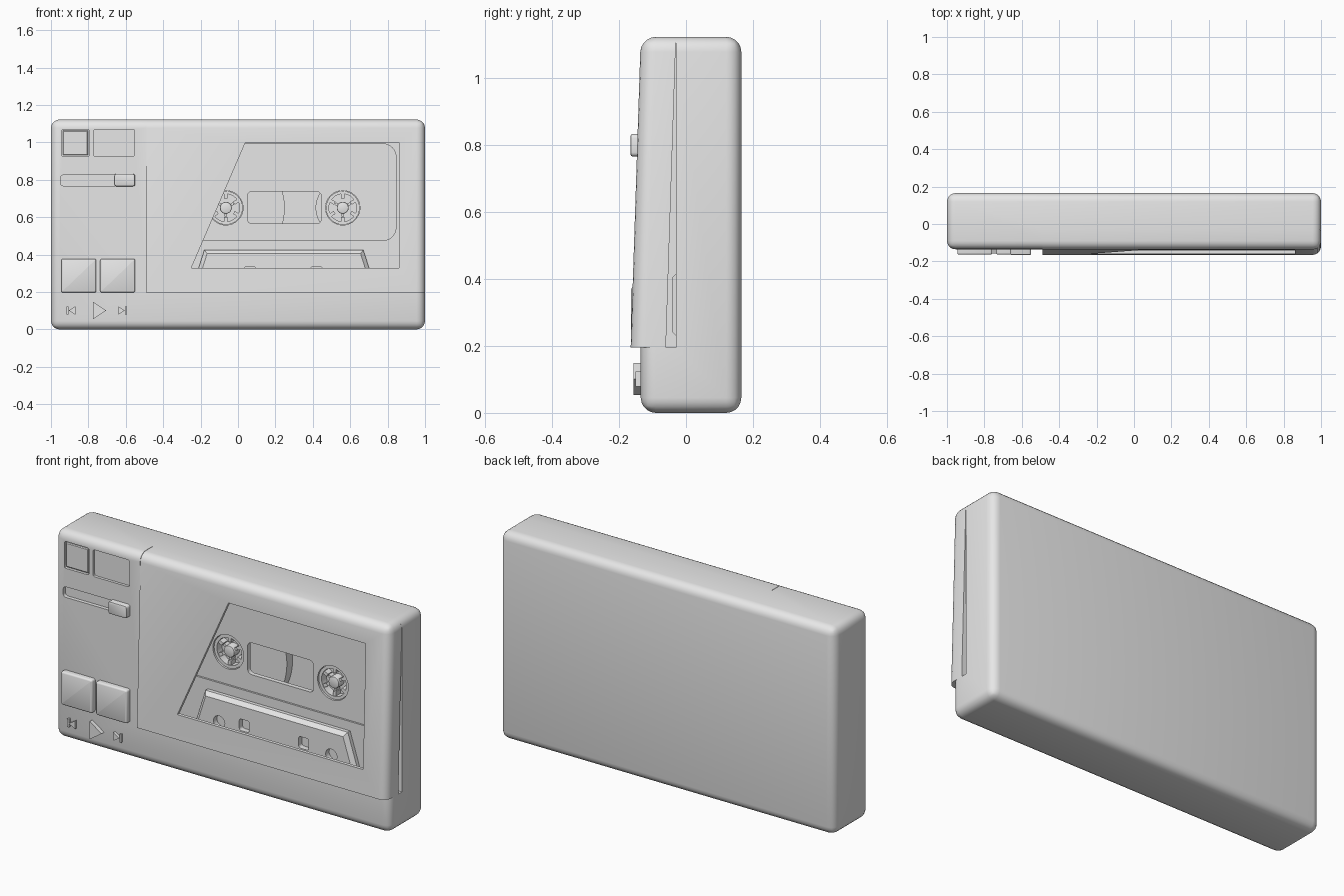
import bpy, bmesh, math

if "Cube" in bpy.data.objects:
    bpy.data.objects.remove(bpy.data.objects["Cube"])

grey = bpy.data.materials.new("case grey")
grey.diffuse_color = (0.8, 0.8, 0.8, 1)
grey.use_nodes = True
grey.node_tree.nodes["Principled BSDF"].inputs["Base Color"].default_value = grey.diffuse_color


def finish(name, bm):
    bmesh.ops.recalc_face_normals(bm, faces=bm.faces)
    me = bpy.data.meshes.new(name)
    bm.to_mesh(me)
    bm.free()
    me.materials.append(grey)
    ob = bpy.data.objects.new(name, me)
    bpy.context.collection.objects.link(ob)
    return ob


def prism(name, pts, y0, y1, bevel=0, segs=2, front_only=False):
    """Extrude an x-z outline from y0 (front) to y1 (back)."""
    bm = bmesh.new()
    f = bm.faces.new([bm.verts.new((x, y0, z)) for x, z in pts])
    r = bmesh.ops.extrude_face_region(bm, geom=[f])
    for v in r["geom"]:
        if isinstance(v, bmesh.types.BMVert):
            v.co.y = y1
    if bevel:
        edges = [e for e in bm.edges if not front_only
                 or all(abs(v.co.y - y0) < 1e-5 for v in e.verts)]
        bmesh.ops.bevel(bm, geom=edges, offset=bevel, segments=segs,
                        profile=0.5, affect='EDGES')
    return finish(name, bm)


def rect(x0, x1, z0, z1, r=0.0, n=5):
    """Rectangle outline with optional round corners."""
    if not r:
        return [(x0, z0), (x1, z0), (x1, z1), (x0, z1)]
    pts = []
    for k, (cx, cz) in enumerate([(x1 - r, z1 - r), (x0 + r, z1 - r),
                                  (x0 + r, z0 + r), (x1 - r, z0 + r)]):
        for i in range(n + 1):
            a = (k + i / n) * math.pi / 2
            pts.append((cx + r * math.cos(a), cz + r * math.sin(a)))
    return pts


def circle(cx, cz, r, n=32):
    return [(cx + r * math.cos(2 * math.pi * i / n),
             cz + r * math.sin(2 * math.pi * i / n)) for i in range(n)]


def boolean(ob, cutter, op='DIFFERENCE'):
    m = ob.modifiers.new("cut", 'BOOLEAN')
    m.operation, m.solver, m.object = op, 'EXACT', cutter
    bpy.context.view_layer.update()
    deps = bpy.context.evaluated_depsgraph_get()
    me = bpy.data.meshes.new_from_object(ob.evaluated_get(deps))
    ob.modifiers.clear()
    ob.data = me
    bpy.data.objects.remove(cutter)


def cut(ob, pts, y0, y1):
    boolean(ob, prism("cutter", pts, y0, y1))


FRONT, BACK, TOP = -0.135, 0.165, 1.122
BOX = rect(-1, 1, 0, TOP)

# Main case: rounded box with the door corner and cassette pocket removed
case = prism("case", BOX, FRONT, BACK, 0.045, 5)
cut(case, rect(-0.49, 1.2, 0.195, 1.3), -0.3, -0.03)
cut(case, rect(-0.485, 0.965, 0.215, 1.08), -0.1, 0.11)
# Recessed label, display and slider slot
cut(case, rect(-0.943, -0.795, 0.925, 1.07, 0.01, 2), -0.3, FRONT + 0.015)
cut(case, rect(-0.772, -0.553, 0.925, 1.07, 0.01, 2), -0.3, FRONT + 0.015)
cut(case, rect(-0.95, -0.55, 0.768, 0.825, 0.015, 3), -0.3, FRONT + 0.02)
prism("label_button", rect(-0.936, -0.802, 0.932, 1.063), FRONT + 0.003, FRONT + 0.02,
      0.004, 1, True)

# Door: the missing corner of the case, hollowed and leaning out at the bottom
door = prism("door", BOX, FRONT, BACK, 0.045, 5)
boolean(door, prism("keep", rect(-0.488, 1.2, 0.195, 1.3), -0.3, -0.03), 'INTERSECT')
cut(door, rect(-0.465, 0.965, 0.215, 1.08), FRONT + 0.018, 0.1)
cut(door, [(-0.25, 0.328), (0.86, 0.328), (0.86, 1.0), (0.04, 1.0)], -0.3, 0)
for v in door.data.vertices:
    v.co.y -= 0.03 * (TOP - v.co.z) / 0.925

# Cassette shell with recessed label area, window and reel holes
REELS = (-0.065, 0.56)
RZ = 0.65
shell = prism("cassette_shell", rect(-0.475, 0.96, 0.22, 1.075), 0.0, 0.035)
cut(shell, rect(-0.345, 0.845, 0.475, 0.992, 0.07, 6), -0.1, 0.01)
cut(shell, rect(0.05, 0.445, 0.565, 0.737, 0.025, 4), -0.1, 0.2)
for x in REELS:
    cut(shell, circle(x, RZ, 0.092), -0.1, 0.2)

# Raised tape-head block with guide holes
block = prism("cassette_head_block",
              [(-0.245, 0.22), (0.735, 0.22), (0.67, 0.425), (-0.18, 0.425)],
              -0.04, 0.005, 0.02, 1, True)
for x in (0.065, 0.42):
    cut(block, rect(x - 0.03, x + 0.03, 0.275, 0.337, 0.012, 3), -0.2, -0.01)
for x in (-0.085, 0.585):
    cut(block, circle(x, 0.285, 0.034, 20), -0.2, -0.01)

# Tape packs, reel hubs with teeth, and drive spindles with fins
for x, r, side in ((REELS[0], 0.315, "left"), (REELS[1], 0.145, "right")):
    prism(side + "_tape_pack", circle(x, RZ, r, 64), 0.06, 0.108)
    hub = prism(side + "_reel_hub", circle(x, RZ, 0.09), 0.018, 0.065)
    cut(hub, circle(x, RZ, 0.074), -0.1, 0.2)
    prism(side + "_spindle", circle(x, RZ, 0.032, 20), 0.015, 0.065, 0.006, 2, True)
    for i in range(6):
        a = i * math.pi / 3 + math.pi / 6
        c, s = math.cos(a), math.sin(a)

        def spoke(r0, r1, w):
            return [(x + u * c - t * s, RZ + u * s + t * c)
                    for u, t in ((r0, -w), (r1, -w), (r1, w), (r0, w))]
        prism(side + "_reel_tooth", spoke(0.05, 0.08, 0.009), 0.022, 0.065)
        if i % 2 == 0:
            prism(side + "_spindle_fin", spoke(0.02, 0.047, 0.007), 0.028, 0.065)

# Slider knob and the two large push buttons
prism("slider_knob", rect(-0.662, -0.55, 0.765, 0.832, 0.012, 3), -0.166, -0.1,
      0.007, 2, True)
for x0, name in ((-0.945, "left_button"), (-0.737, "right_button")):
    prism(name, rect(x0, x0 + 0.187, 0.197, 0.377, 0.01, 3), -0.164, -0.12,
          0.01, 3, True)

# Raised transport symbols: back, play, forward
Y = FRONT + 0.005
prism("play_symbol", [(-0.776, 0.053), (-0.705, 0.101), (-0.776, 0.149)], -0.157, Y)
for s, name in ((-1, "back"), (1, "forward")):
    m = -0.755

    def at(d):
        return m + s * d if s > 0 else m + 0.0 - d
    prism(name + "_arrow", [(at(0.115), 0.079), (at(0.150), 0.101), (at(0.115), 0.123)],
          -0.15, Y)
    a, b = sorted((at(0.151), at(0.161)))
    prism(name + "_bar", rect(a, b, 0.079, 0.123), -0.15, Y)

# Smooth shading with sharp creases kept
for ob in bpy.context.collection.objects:
    ob.select_set(True)
    bpy.context.view_layer.objects.active = ob
bpy.ops.object.shade_smooth_by_angle(angle=math.radians(35))
